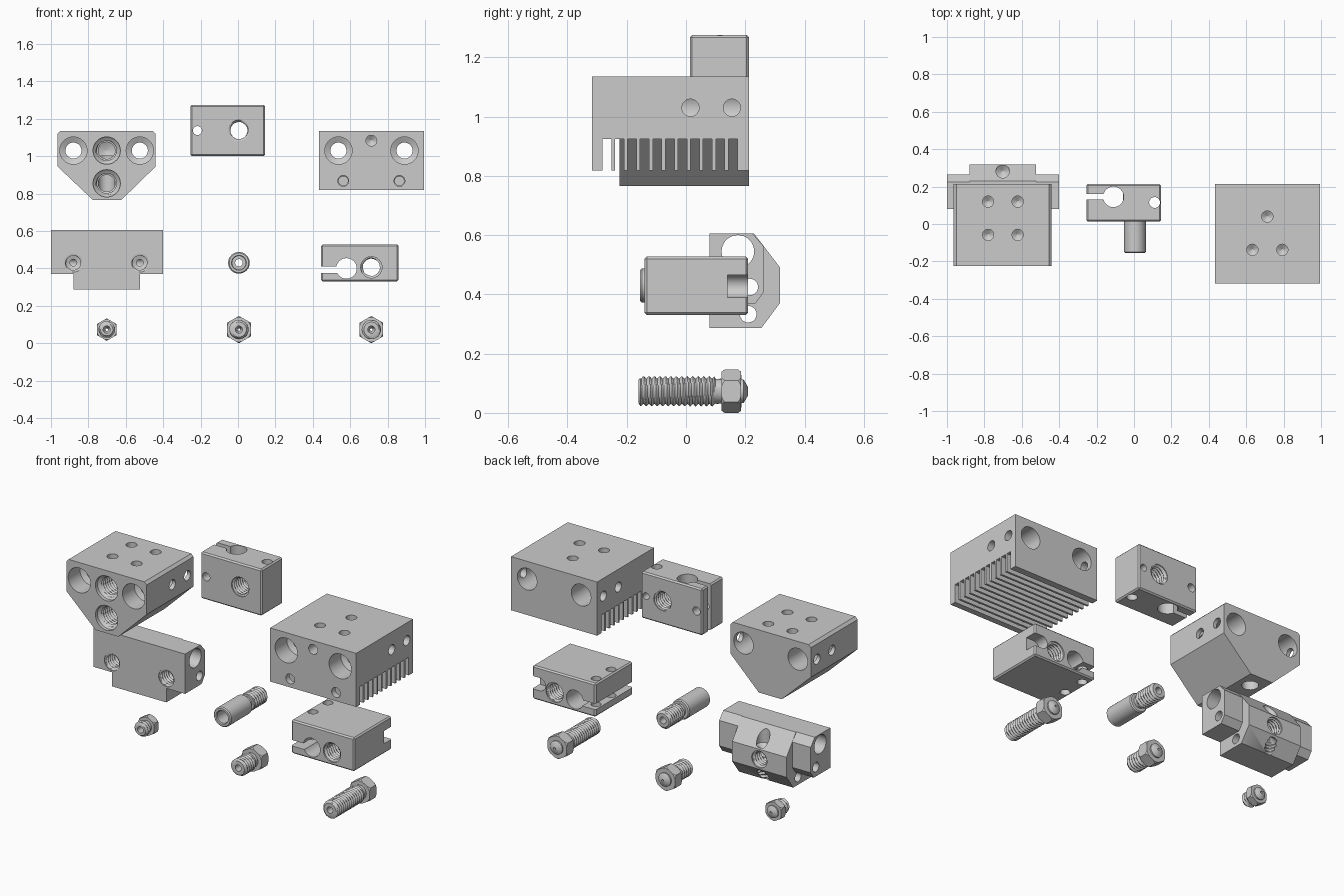
import bpy, bmesh, math

if "Cube" in bpy.data.objects:
    bpy.data.objects.remove(bpy.data.objects["Cube"])

SEG = 32

def place(axis, u, v, w):
    return {'x': (w, u, v), 'y': (u, w, v), 'z': (u, v, w)}[axis]

def make(name, bm):
    bmesh.ops.recalc_face_normals(bm, faces=bm.faces)
    me = bpy.data.meshes.new(name)
    bm.to_mesh(me)
    bm.free()
    ob = bpy.data.objects.new(name, me)
    bpy.context.collection.objects.link(ob)
    return ob

def prism(name, pts, axis, lo, hi, bevel=0):
    bm = bmesh.new()
    a = [bm.verts.new(place(axis, u, v, lo)) for u, v in pts]
    b = [bm.verts.new(place(axis, u, v, hi)) for u, v in pts]
    bm.faces.new(a)
    bm.faces.new(b[::-1])
    n = len(pts)
    for i in range(n):
        bm.faces.new((a[i], a[(i + 1) % n], b[(i + 1) % n], b[i]))
    if bevel:
        bmesh.ops.bevel(bm, geom=bm.edges[:], offset=bevel, segments=1, affect='EDGES')
    return make(name, bm)

def box(name, x, y, z, bevel=0):
    return prism(name, [(x[0], y[0]), (x[1], y[0]), (x[1], y[1]), (x[0], y[1])], 'z', z[0], z[1], bevel)

def thread(w0, w1, r, depth=0.01, pitch=0.0185):
    n = max(2, round(abs(w1 - w0) / pitch * 6))
    return [(w0 + (w1 - w0) * i / n, r, depth, pitch) for i in range(n + 1)]

def lathe(name, axis, u, v, rings, loop=False):
    """Revolve (position, radius[, thread depth, pitch]) rings; loop closes a hollow profile."""
    bm = bmesh.new()
    rows = []
    for w, r, *t in rings:
        row = []
        for j in range(SEG):
            rr = r
            if t:
                rr -= t[0] * abs(2 * ((w / t[1] + j / SEG) % 1) - 1)
            a = 2 * math.pi * j / SEG
            row.append(bm.verts.new(place(axis, u + rr * math.cos(a), v + rr * math.sin(a), w)))
        rows.append(row)
    for i in range(len(rows) if loop else len(rows) - 1):
        p, q = rows[i], rows[(i + 1) % len(rows)]
        for j in range(SEG):
            k = (j + 1) % SEG
            bm.faces.new((p[j], p[k], q[k], q[j]))
    if not loop:
        bm.faces.new(rows[0])
        bm.faces.new(rows[-1][::-1])
    return make(name, bm)

def combine(ob, other, op='DIFFERENCE'):
    other.hide_render = True
    m = ob.modifiers.new('bool', 'BOOLEAN')
    m.operation, m.solver, m.object = op, 'EXACT', other
    bpy.context.view_layer.objects.active = ob
    bpy.ops.object.modifier_apply(modifier=m.name)
    bpy.data.objects.remove(other)

def bore(ob, axis, u, v, *rings):
    combine(ob, lathe('cutter', axis, u, v, rings))

def blind(ob, axis, u, v, start, end, r):
    # drilled hole with a conical end
    s = 1 if end > start else -1
    bore(ob, axis, u, v, (start - s * .05, r), (end, r), (end + s * r * .6, .004))

def smooth(ob):
    bpy.ops.object.select_all(action='DESELECT')
    ob.select_set(True)
    bpy.context.view_layer.objects.active = ob
    bpy.ops.object.shade_smooth_by_angle(angle=math.radians(32))

def stepped_bore(ob, x, z, front):
    # tube socket at the front, narrow neck, socket at the back
    bore(ob, 'y', x, z, (front - .05, .073), (front + .11, .073), (front + .125, .043),
         (-.04, .043), (-.04, .064), (.26, .064))

# dual heatsink with sloping underside
sink = prism('dual_heatsink', [(-.965, 1.12), (-.95, 1.135), (-.455, 1.135), (-.44, 1.12), (-.44, .945),
                               (-.625, .765), (-.775, .765), (-.965, .945)], 'y', -.225, .213)
for x in (-.88, -.525):
    stepped_bore(sink, x, 1.03, -.225)
for z in (1.03, .855):
    bore(sink, 'y', -.702, z, (-.3, .073), (-.205, .073), (-.195, .062), *thread(-.19, -.07, .062),
         (-.065, .045), (.1, .045), (.12, .004))
bore(sink, 'z', -.702, .115, (.7, .045), (1.0, .045))
for y in (.015, .155):
    blind(sink, 'x', y, 1.03, -.965, -.9, .029)
    blind(sink, 'x', y, 1.03, -.44, -.505, .029)
for x in (-.78, -.622):
    for y in (.12, -.058):
        blind(sink, 'z', x, y, 1.135, 1.065, .03)
smooth(sink)

# finned heatsink
fin = box('finned_heatsink', (.432, .995), (-.317, .213), (.818, 1.135))
for k in range(11):
    y = -.282 + .0425 * k
    combine(fin, box('cutter', (.3, 1.1), (y, y + .03), (.7, .925)))
for x in (.537, .89):
    stepped_bore(fin, x, 1.03, -.317)
for x, z in ((.713, 1.083), (.563, .868), (.863, .868)):
    blind(fin, 'y', x, z, -.317, -.2, .029)
for y in (.015, .155):
    blind(fin, 'x', y, 1.03, .432, .5, .029)
    blind(fin, 'x', y, 1.03, .995, .925, .029)
for x, y in ((.713, .04), (.633, -.138), (.793, -.138)):
    blind(fin, 'z', x, y, 1.135, 1.065, .03)
smooth(fin)

# small heater block
heat = box('heater_block', (-.255, .145), (.013, .213), (1.0, 1.275), .008)
combine(heat, box('cutter', (-.4, -.11), (.13, .16), (.9, 1.4)))
bore(heat, 'z', -.11, .145, (.9, .055), (1.4, .055))
bore(heat, 'z', .11, .115, (.9, .029), (1.4, .029))
bore(heat, 'y', .005, 1.137, (-.05, .057), (.02, .057), *thread(.022, .205, .055), (.208, .057), (.3, .057))
bore(heat, 'y', -.217, 1.137, (-.05, .024), (.3, .024))
blind(heat, 'y', .112, 1.137, .213, .13, .02)
smooth(heat)

# long heater block with clamp slot
long_b = box('long_heater_block', (.445, .858), (-.14, .21), (.33, .528), .008)
combine(long_b, box('cutter', (.3, .58), (-.3, .4), (.375, .41)))
bore(long_b, 'y', .58, .4, (-.3, .055), (.4, .055))
bore(long_b, 'y', .713, .406, (-.3, .057), (-.132, .057), *thread(-.13, .2, .055), (.202, .057), (.3, .057))
for y in (.15, .01):
    bore(long_b, 'z', .483, y, (.2, .027), (.7, .027))
arc = [(.81 - .038 * math.sin(t * math.pi / 12), .428 + .038 * math.cos(t * math.pi / 12)) for t in range(13)]
combine(long_b, prism('cutter', [(.95, .466)] + arc + [(.95, .39)], 'y', .14, .3))
smooth(long_b)

# two-into-one mixing block
mix = prism('mixing_block', [(.08, .605), (.23, .605), (.318, .49), (.318, .372), (.255, .287), (.08, .287)],
            'x', -.88, -.525)
ends = prism('ends', [(.08, .605), (.225, .605), (.264, .56), (.264, .41), (.235, .37), (.08, .37)],
             'x', -1.0, -.402)
combine(mix, ends, 'UNION')
bore(mix, 'x', .175, .545, (-1.1, .055), (-.3, .055))
bore(mix, 'x', .21, .333, (-1.1, .028), (-.3, .028))
bore(mix, 'x', .215, .425, (-1.1, .028), (-.3, .028))
for x in (-.88, -.525):
    bore(mix, 'y', x, .43, (0, .05), (.085, .05), *thread(.087, .17, .048), (.18, .018), (.215, .018))
bore(mix, 'y', -.702, .43, (.4, .05), (.31, .05), *thread(.308, .22, .048), (.215, .02), (.205, .02))
blind(mix, 'z', -.702, .282, .62, .5, .036)
bore(mix, 'z', -.702, .282, *thread(.24, .36, .036), (.375, .005))
smooth(mix)

# heat break tube
tube = lathe('heat_break', 'y', .005, .43, [
    (.04, .036), (-.15, .036), (-.155, .04), (-.155, .052), (-.149, .058), (.04, .058), (.047, .052),
    (.047, .035), (.075, .035), (.075, .048), *thread(.08, .2, .052), (.209, .04), (.209, .02), (.04, .02)], True)
smooth(tube)

# nozzles: short, medium, long
def nozzle(name, x, start, hex_y, hex_r, r, tip):
    h0, h1 = hex_y
    z = .073
    body = lathe(name, 'y', x, z, [
        (start, .019), (start, r - .012), *thread(start + .006, h0 - .025, r), (h0 - .02, r - .01),
        (h0 + .02, r - .01), (h1 - .01, tip), (h1 + .008, tip), (.21, .013), (.21, .007),
        (h1, .007), (h1 - .02, .019)], True)
    pts = [(x + hex_r * math.sin(k * math.pi / 3), z + hex_r * math.cos(k * math.pi / 3)) for k in range(6)]
    nut = prism(name + '_hex', pts, 'y', h0, h1)
    combine(nut, lathe('cutter', 'y', x, z, [
        (h0 - .01, hex_r * .8), (h0 + .012, hex_r * 1.02), (h1 - .012, hex_r * 1.02), (h1 + .01, hex_r * .8)]),
        'INTERSECT')
    bore(nut, 'y', x, z, (h0 - .05, .026), (h1 + .05, .026))
    smooth(body)
    smooth(nut)

nozzle('short_nozzle', -.702, .09, (.145, .188), .06, .045, .036)
nozzle('medium_nozzle', .005, -.005, (.12, .186), .073, .052, .04)
nozzle('long_nozzle', .713, -.16, (.12, .186), .073, .052, .04)
